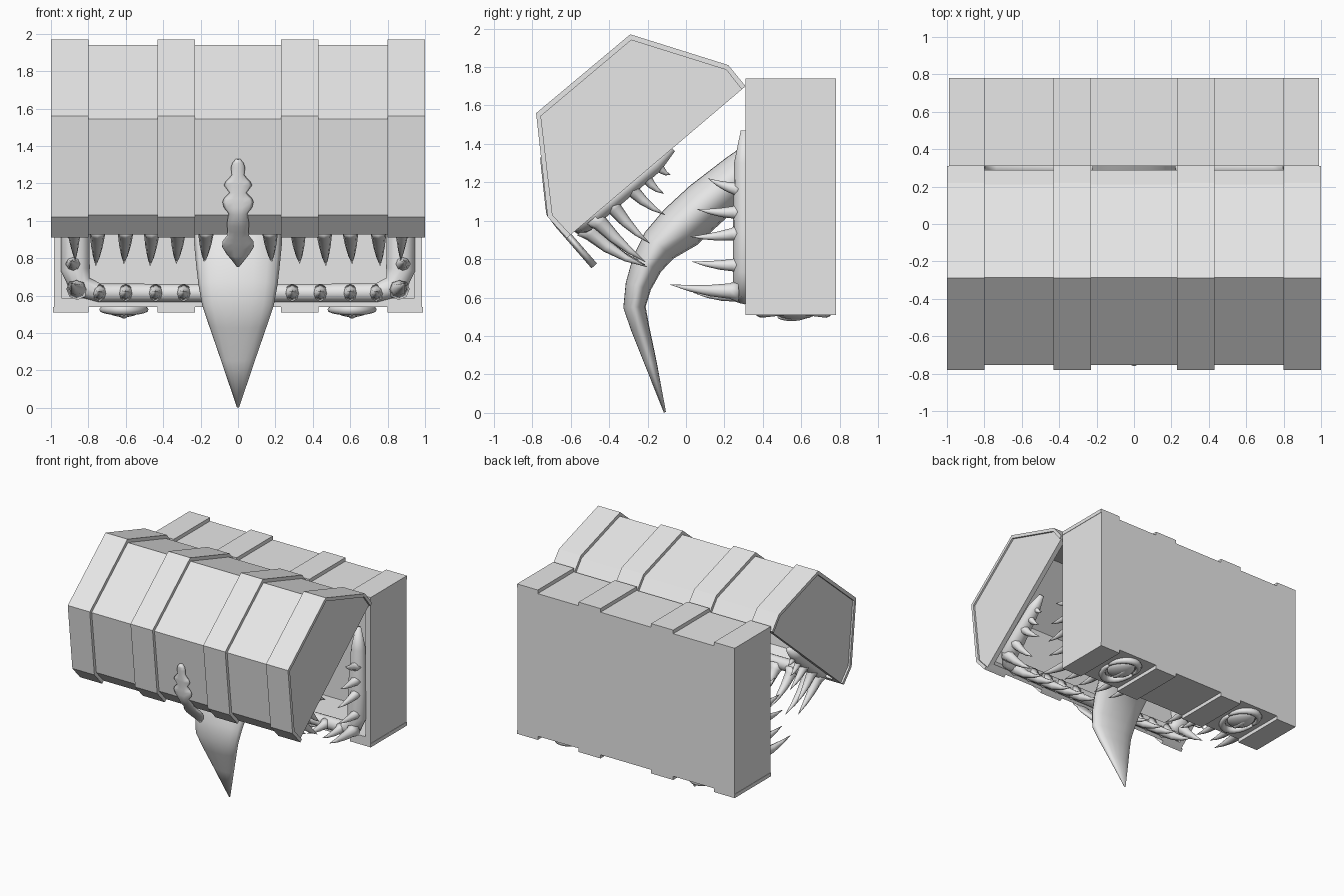
import bpy, bmesh, math
from mathutils import Vector as V

if "Cube" in bpy.data.objects:
    bpy.data.objects.remove(bpy.data.objects["Cube"])

grey = bpy.data.materials.new("plain grey")
grey.diffuse_color = (0.8, 0.8, 0.8, 1)
grey.use_nodes = True
grey.node_tree.nodes["Principled BSDF"].inputs["Base Color"].default_value = grey.diffuse_color


def finish(name, bm, smooth=False):
    bmesh.ops.recalc_face_normals(bm, faces=bm.faces)
    me = bpy.data.meshes.new(name)
    bm.to_mesh(me)
    bm.free()
    me.materials.append(grey)
    for p in me.polygons:
        p.use_smooth = smooth
    ob = bpy.data.objects.new(name, me)
    bpy.context.collection.objects.link(ob)
    return ob


def prism(bm, profile, x0, x1):
    """Extrude a (y, z) profile along x; returns the side face that closes it."""
    a = [bm.verts.new((x0, y, z)) for y, z in profile]
    b = [bm.verts.new((x1, y, z)) for y, z in profile]
    bm.faces.new(a)
    bm.faces.new(b[::-1])
    n = len(a)
    for i in range(n):
        f = bm.faces.new((a[i], b[i], b[(i + 1) % n], a[(i + 1) % n]))
    return f


def hollow(name, profile, half, wall):
    """Open shell: the side between last and first profile point is missing."""
    bm = bmesh.new()
    opening = prism(bm, profile, -half, half)
    bmesh.ops.recalc_face_normals(bm, faces=bm.faces)
    bm.faces.remove(opening)
    ob = finish(name, bm)
    mod = ob.modifiers.new("wall", 'SOLIDIFY')
    mod.thickness = wall
    mod.offset = -1
    mod.use_even_offset = True
    return ob


def sweep(bm, pts, radii, n, sides=10, groove=0.0):
    """Elliptical tube; radii are (along n, across n)."""
    pts = [V(p) for p in pts]
    rings = []
    for i, p in enumerate(pts):
        t = (pts[min(i + 1, len(pts) - 1)] - pts[max(i - 1, 0)]).normalized()
        side = t.cross(V(n)).normalized()
        up = side.cross(t)
        ring = []
        for k in range(sides):
            a = 2 * math.pi * k / sides
            f = 1 - groove if k == sides // 4 else 1
            ring.append(bm.verts.new(p + up * radii[i][0] * math.cos(a)
                                     + side * radii[i][1] * math.sin(a) * f))
        rings.append(ring)
    for r, s in zip(rings, rings[1:]):
        for k in range(sides):
            j = (k + 1) % sides
            bm.faces.new((r[k], r[j], s[j], s[k]))
    bm.faces.new(rings[0][::-1])
    bm.faces.new(rings[-1])


def tooth(bm, base, tip, r, bow=(0, 0, 0)):
    base, tip, bow = V(base), V(tip), V(bow)
    ts = (0, 0.12, 0.4, 0.7, 1)
    pts = [base.lerp(tip, t) + bow * 4 * t * (1 - t) for t in ts]
    sweep(bm, pts, [(r * f, r * f) for f in (1.45, 1.0, 0.75, 0.42, 0.03)], (1, 0, 0), 8)


def mirrored(half):
    return half + [(-p[0],) + tuple(p[1:]) for p in reversed(half)]


def lid_point(x, s, h):
    """Point on the lid opening: s from the hinge, h out of the opening."""
    return (x, 0.31 - 0.762 * s + 0.647 * h, 1.70 - 0.647 * s - 0.762 * h)


BANDS = ((-1, -0.8), (-0.43, -0.23), (0.23, 0.43), (0.8, 1))

# Chest box, open towards the front
hollow("chest_box", [(0.31, 0.54), (0.78, 0.54), (0.78, 1.71), (0.31, 1.71)], 0.985, 0.045)
bm = bmesh.new()
for x0, x1 in BANDS:
    for z0, z1 in ((0.51, 0.54), (1.71, 1.74)):
        x0, x1 = max(x0, -0.988), min(x1, 0.988)
        prism(bm, [(0.31, z0), (0.78, z0), (0.78, z1), (0.31, z1)], x0, x1)
finish("box_bands", bm)

# Lid with raised bands
outer = [(0.31, 1.70), (0.22, 1.81), (-0.29, 1.97), (-0.78, 1.56), (-0.72, 1.02), (-0.62, 0.91)]
inner = [(0.29, 1.683), (0.21, 1.785), (-0.285, 1.94), (-0.755, 1.545), (-0.695, 1.03), (-0.60, 0.927)]
hollow("lid", inner, 0.985, 0.04)
bm = bmesh.new()
for x0, x1 in BANDS:
    for i in range(len(outer) - 1):
        prism(bm, [outer[i], outer[i + 1], inner[i + 1], inner[i]], x0, x1)
bmesh.ops.remove_doubles(bm, verts=bm.verts, dist=0.0005)
# drop the hidden walls between neighbouring band segments
seen = {}
for f in bm.faces:
    seen.setdefault(tuple(round(c, 3) for c in f.calc_center_median()), []).append(f)
for group in seen.values():
    if len(group) > 1:
        bmesh.ops.delete(bm, geom=group, context='FACES_ONLY')
finish("lid_bands", bm)

# Gums around both openings: (x, position, radius)
bm = bmesh.new()
path = mirrored([(0.88, 1.47, 0.02), (0.88, 1.3, 0.055), (0.87, 0.95, 0.075), (0.87, 0.74, 0.078),
                 (0.84, 0.65, 0.065), (0.74, 0.615, 0.05), (0.4, 0.615, 0.048)])
sweep(bm, [(x, 0.305, z) for x, z, r in path], [(min(r, 0.06), r) for x, z, r in path], (0, 1, 0), 12)
finish("lower_gum", bm, True)
bm = bmesh.new()
path = mirrored([(0.88, 0.5, 0.02), (0.88, 0.62, 0.05), (0.87, 0.9, 0.07), (0.87, 1.02, 0.075),
                 (0.83, 1.09, 0.065), (0.74, 1.11, 0.055), (0.4, 1.115, 0.055)])
sweep(bm, [lid_point(x, s, 0.0) for x, s, r in path], [(min(r, 0.05), r) for x, s, r in path],
      (0, 0.647, -0.762), 12)
finish("upper_gum", bm, True)

# Teeth
bm = bmesh.new()
for m in (-1, 1):
    for x in (0.29, 0.44, 0.6, 0.74):
        tooth(bm, (m * x, 0.28, 0.615), (m * x, 0.04, 0.625), 0.032, (0, 0, -0.012))
    tooth(bm, (m * 0.86, 0.27, 0.635), (m * 0.89, -0.083, 0.668), 0.04, (0, 0, -0.012))
    for zb, yt, zt in ((0.77, 0.03, 0.788), (0.935, 0.02, 0.917), (1.045, 0.057, 1.06), (1.165, 0.115, 1.22)):
        tooth(bm, (m * 0.88, 0.27, zb), (m * 0.89, yt, zt), 0.032, (0, 0, -0.008))
finish("lower_teeth", bm, True)
bm = bmesh.new()
for m in (-1, 1):
    for x, h in ((0.17, 0.36), (0.32, 0.37), (0.46, 0.385), (0.6, 0.37), (0.75, 0.385)):
        tooth(bm, lid_point(m * x, 1.11, 0.02), lid_point(m * (x + 0.01), 1.0, h), 0.042, (0, -0.015, -0.02))
    for sb, st, h in ((1.04, 0.99, 0.36), (0.93, 0.91, 0.30), (0.8, 0.753, 0.24), (0.7, 0.686, 0.152), (0.61, 0.596, 0.1)):
        tooth(bm, lid_point(m * 0.88, sb, 0.01), lid_point(m * 0.87, st, h), 0.02 + 0.06 * h, (0, -0.005, -0.012))
finish("upper_teeth", bm, True)

# Tongue: (y, z, half width, half thickness)
tongue = [(0.6, 1.45, 0.18, 0.09), (0.45, 1.37, 0.21, 0.11), (0.28, 1.24, 0.225, 0.12), (0.1, 1.09, 0.235, 0.13),
          (-0.03, 0.97, 0.238, 0.13), (-0.14, 0.875, 0.235, 0.105), (-0.205, 0.775, 0.225, 0.085),
          (-0.25, 0.66, 0.212, 0.07), (-0.27, 0.55, 0.192, 0.06), (-0.24, 0.44, 0.155, 0.05),
          (-0.185, 0.26, 0.093, 0.033), (-0.11, 0.003, 0.006, 0.006)]
bm = bmesh.new()
sweep(bm, [(0, y, z) for y, z, w, t in tongue], [(w, t) for y, z, w, t in tongue], (1, 0, 0), 16, 0.06)
finish("tongue", bm, True)

# Lobed latch lying on the lid front and hanging past its edge: (z, half width)
latch = [(1.33, 0.012), (1.31, 0.03), (1.285, 0.038), (1.245, 0.033), (1.21, 0.065), (1.19, 0.075), (1.15, 0.045),
         (1.12, 0.075), (1.1, 0.083), (1.07, 0.075), (1.04, 0.05), (0.98, 0.06), (0.95, 0.055), (0.92, 0.06),
         (0.89, 0.083), (0.86, 0.085), (0.82, 0.06), (0.765, 0.012)]
bm = bmesh.new()
sweep(bm, [(0, -0.708 - (z - 1.03) * 0.11 if z > 1.03 else -0.708 + (1.03 - z) * 0.87, z) for z, w in latch],
      [(w, 0.02) for z, w in latch], (1, 0, 0), 10)
finish("latch", bm, True)


# Eyes on the underside panels
def ball(bm, center, scale):
    new = bmesh.ops.create_uvsphere(bm, u_segments=20, v_segments=10, radius=1)["verts"]
    for v in new:
        v.co = V(center) + V([a * b for a, b in zip(v.co, scale)])


bm = bmesh.new()
for m in (-1, 1):
    ball(bm, (m * 0.61, 0.57, 0.535), (0.10, 0.12, 0.05))
    ball(bm, (m * 0.61, 0.55, 0.50), (0.025, 0.075, 0.022))
finish("eyes", bm, True)
bm = bmesh.new()
for m in (-1, 1):
    for a0, rx, ry, r in ((0, 0.12, 0.16, 0.03), (math.pi, 0.12, 0.18, 0.03)):
        arc = [a0 + math.pi * k / 12 for k in range(13)]
        sweep(bm, [(m * 0.61 + rx * math.cos(a), 0.57 + ry * math.sin(a), 0.525) for a in arc],
              [(r * (0.35 + 0.65 * math.sin(a - a0)),) * 2 for a in arc], (0, 0, 1), 8)
finish("eyelids", bm, True)
